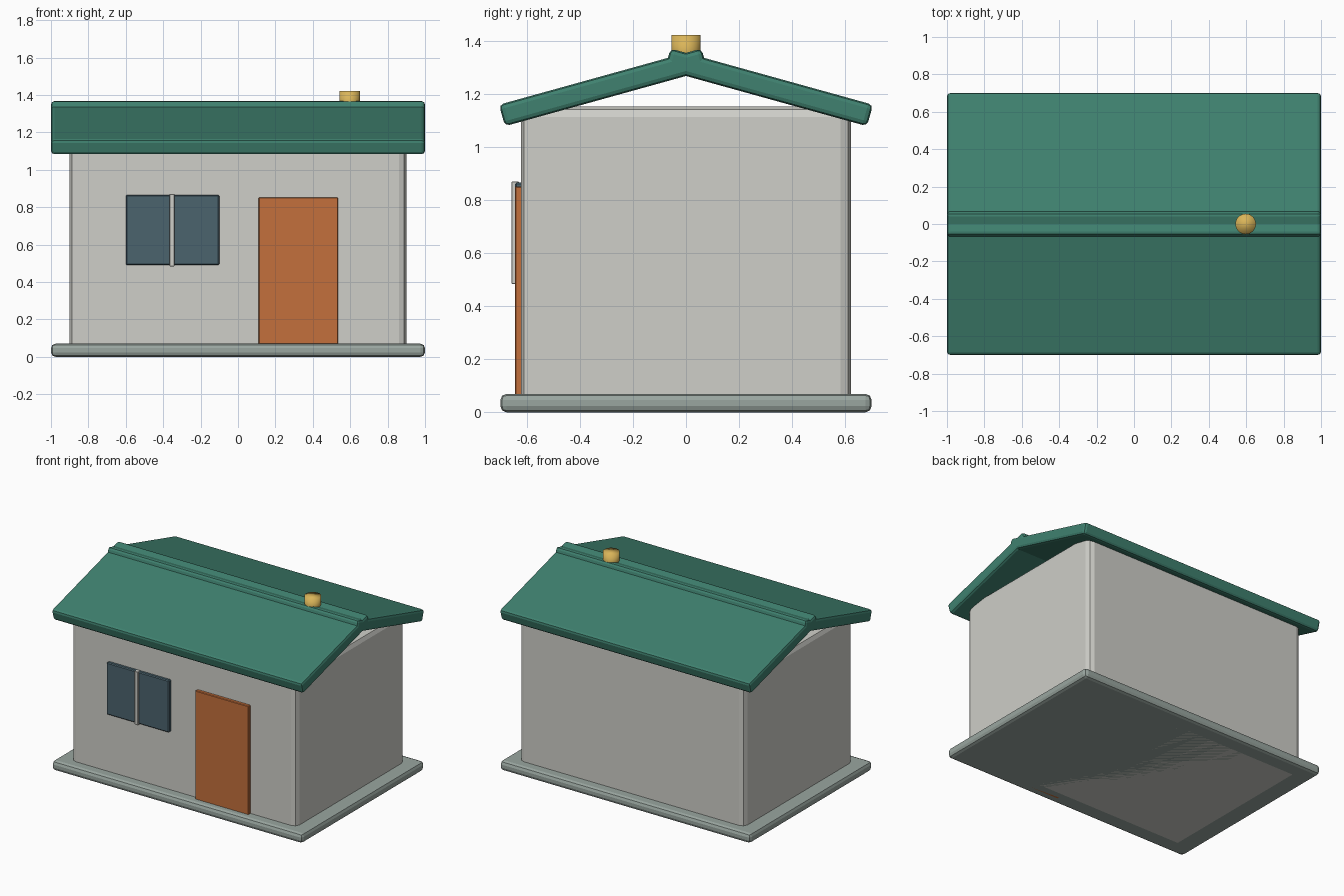
import bpy
import math

old = bpy.data.objects.get("Cube")
if old:
    bpy.data.objects.remove(old, do_unlink=True)


def material(name, rgb):
    m = bpy.data.materials.new(name)
    m.use_nodes = True
    color = (*rgb, 1.0)
    m.diffuse_color = color
    bsdf = next(n for n in m.node_tree.nodes if n.type == 'BSDF_PRINCIPLED')
    bsdf.inputs["Base Color"].default_value = color
    bsdf.inputs["Roughness"].default_value = 0.8
    return m


plaster = material("pale plaster", (0.62, 0.62, 0.58))
stone = material("grey stone", (0.32, 0.38, 0.35))
green = material("green roofing", (0.05, 0.22, 0.16))
orange = material("orange door paint", (0.55, 0.16, 0.045))
glass = material("dark blue glass", (0.07, 0.125, 0.155))
gold = material("golden clay", (0.70, 0.46, 0.10))


def block(name, low, high, mat, bevel, segments=2, tilt=0.0):
    """Bevelled box between two corners, tilted about its own x axis."""
    center = [(a + b) / 2 for a, b in zip(low, high)]
    size = [b - a for a, b in zip(low, high)]
    bpy.ops.mesh.primitive_cube_add(size=1, location=center)
    ob = bpy.context.object
    ob.name = name
    ob.scale = size
    bpy.ops.object.transform_apply(location=False, rotation=False, scale=True)
    ob.rotation_euler.x = tilt
    mod = ob.modifiers.new("rounded edges", 'BEVEL')
    mod.width = bevel
    mod.segments = segments
    ob.data.materials.append(mat)
    return ob


# Base slab and walls
block("base_slab", (-1, -0.7, 0), (1, 0.7, 0.07), stone, 0.024)
block("walls", (-0.9, -0.622, 0), (0.9, 0.622, 1.153), plaster, 0.04)

# Door, window and its centre bar
block("door", (0.11, -0.645, 0), (0.535, -0.60, 0.852), orange, 0.004, 1)
block("window_pane", (-0.6, -0.645, 0.49), (-0.1, -0.60, 0.866), glass, 0.006, 1)
block("window_bar", (-0.366, -0.657, 0.484), (-0.339, -0.63, 0.87), plaster, 0.002, 1)

# Two roof slabs crossing at the ridge
half_length, half_thick = 0.396, 0.042
mid_y, mid_z = 0.312, 1.225
for side, name in ((-1, "front_roof_slab"), (1, "back_roof_slab")):
    y = side * mid_y
    block(name, (-1, y - half_length, mid_z - half_thick),
          (1, y + half_length, mid_z + half_thick),
          green, 0.018, 2, -side * math.radians(15.5))

# Chimney pot on the ridge
bpy.ops.mesh.primitive_cylinder_add(vertices=24, radius=0.055, depth=0.12,
                                    location=(0.597, 0, 1.362))
pot = bpy.context.object
pot.name = "chimney_pot"
pot.data.materials.append(gold)
bpy.ops.object.shade_smooth()
